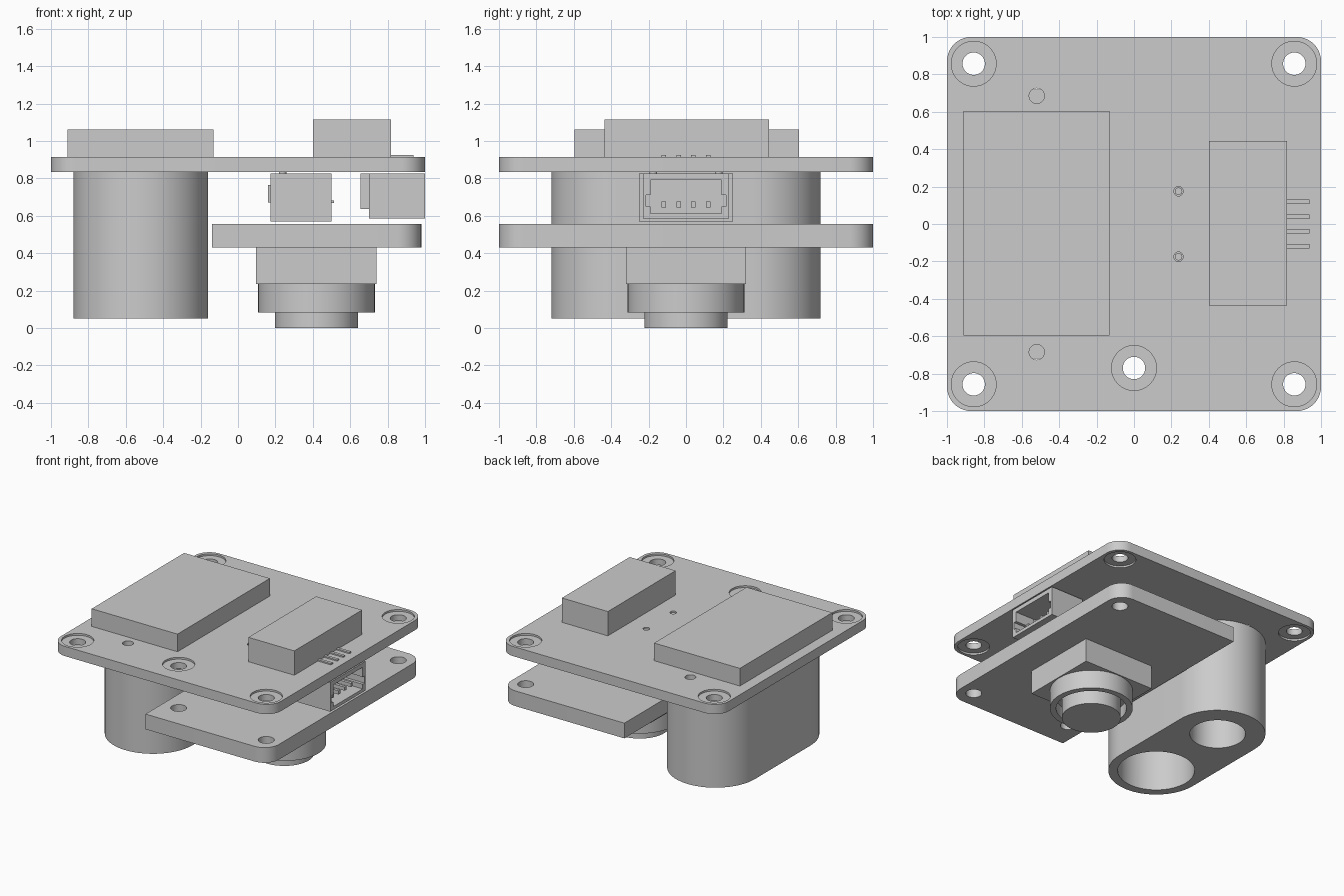
import bpy, bmesh, math

if "Cube" in bpy.data.objects:
    bpy.data.objects.remove(bpy.data.objects["Cube"])


def finish(name, bm):
    bmesh.ops.recalc_face_normals(bm, faces=bm.faces)
    me = bpy.data.meshes.new(name)
    bm.to_mesh(me)
    bm.free()
    ob = bpy.data.objects.new(name, me)
    bpy.context.collection.objects.link(ob)
    return ob


def prism(name, pts, z0, z1):
    """Extrude a flat outline from z0 to z1."""
    bm = bmesh.new()
    f = bm.faces.new([bm.verts.new((x, y, z0)) for x, y in pts])
    new = bmesh.ops.extrude_face_region(bm, geom=[f])["geom"]
    bmesh.ops.translate(bm, vec=(0, 0, z1 - z0),
                        verts=[v for v in new if isinstance(v, bmesh.types.BMVert)])
    return finish(name, bm)


def arc(cx, cy, r, a0, a1, n):
    return [(cx + r * math.cos(math.radians(a0 + (a1 - a0) * i / n)),
             cy + r * math.sin(math.radians(a0 + (a1 - a0) * i / n))) for i in range(n + 1)]


def box(name, x0, x1, y0, y1, z0, z1):
    return prism(name, [(x0, y0), (x1, y0), (x1, y1), (x0, y1)], z0, z1)


def disc(name, x, y, r, z0, z1, n=48):
    return prism(name, arc(x, y, r, 0, 360, n)[:-1], z0, z1)


def cut(ob, cutter):
    cutter.hide_render = True
    m = ob.modifiers.new("cut", "BOOLEAN")
    m.operation, m.solver, m.object = "DIFFERENCE", "EXACT", cutter
    bpy.context.view_layer.objects.active = ob
    bpy.ops.object.modifier_apply(modifier=m.name)
    bpy.data.objects.remove(cutter)


# upper board with counterbored mounting holes
R = 0.13
K = 1 - R
upper = prism("upper_board", arc(K, K, R, 0, 90, 10) + arc(-K, K, R, 90, 180, 10)
              + arc(-K, -K, R, 180, 270, 10) + arc(K, -K, R, 270, 360, 10), 0.835, 0.915)
H = 0.857
for x, y in [(H, H), (-H, H), (-H, -H), (H, -H), (0, -0.77)]:
    cut(upper, disc("hole", x, y, 0.06, 0.7, 1.1))
    cut(upper, disc("bore_top", x, y, 0.12, 0.9, 1.1))
    cut(upper, disc("bore_bottom", x, y, 0.12, 0.7, 0.85))
for s in (-1, 1):
    cut(upper, disc("locating_hole", -0.52, s * 0.685, 0.041, 0.7, 1.1, 24))
    cut(upper, disc("peg_hole", 0.238, s * 0.175, 0.025, 0.7, 1.1, 24))

# lower board, rounded only on its right corners
LX = 0.98 - R
lower = prism("lower_board", arc(LX, -K, R, 270, 360, 10) + arc(LX, K, R, 0, 90, 10)
              + [(-0.14, 1), (-0.14, -1)], 0.43, 0.555)
for x, y in [(H, H), (H, -H), (0, -0.77)]:
    cut(lower, disc("hole", x, y, 0.06, 0.3, 0.7))

# oval sensor housing with two wells underneath
housing = prism("sensor_housing", arc(-0.52, 0.36, 0.36, 0, 180, 32)
                + arc(-0.52, -0.36, 0.36, 180, 360, 32), 0.05, 0.835)
cut(housing, disc("large_well", -0.52, -0.36, 0.29, -0.1, 0.6))
cut(housing, disc("small_well", -0.52, 0.36, 0.21, -0.1, 0.6))

# camera module hanging under the lower board
box("camera_base", 0.095, 0.74, -0.32, 0.32, 0.235, 0.43)
barrel = disc("camera_barrel", 0.42, 0, 0.312, 0.083, 0.235)
cut(barrel, disc("barrel_bore", 0.42, 0, 0.265, 0, 0.18))
lens = disc("camera_lens", 0.42, 0, 0.222, 0, 0.18)

# blocks and leads on top
box("large_block", -0.912, -0.132, -0.597, 0.603, 0.915, 1.06)
box("small_block", 0.4, 0.818, -0.437, 0.443, 0.915, 1.115)
for i in range(4):
    y = -0.12 + 0.08 * i
    box("lead", 0.818, 0.937, y - 0.012, y + 0.012, 0.912, 0.926)

# open connector at the right edge, with contact pins and side latches
socket = box("socket", 0.7, 1.0, -0.23, 0.23, 0.585, 0.825)
cut(socket, box("mouth", 0.75, 1.1, -0.19, 0.19, 0.612, 0.79))
box("socket_back", 0.655, 0.7, -0.2, 0.2, 0.635, 0.825)
for s in (-1, 1):
    cut(socket, box("latch_slot", 0.75, 1.1, s * 0.2 - 0.015, s * 0.2 + 0.015, 0.65, 0.71))
for i in range(4):
    y = -0.12 + 0.08 * i
    box("contact_pin", 0.74, 0.95, y - 0.012, y + 0.012, 0.645, 0.675)

# inner connector between the boards, with locating pegs
box("inner_connector", 0.175, 0.5, -0.25, 0.25, 0.57, 0.825)
box("inner_connector_back", 0.16, 0.175, -0.15, 0.15, 0.67, 0.765)
for s in (-1, 1):
    disc("peg", 0.238, s * 0.175, 0.02, 0.82, 0.905, 24)
for i in range(4):
    y = -0.12 + 0.08 * i
    box("inner_pin", 0.49, 0.512, y - 0.01, y + 0.01, 0.668, 0.682)

# smooth the curved walls, keep edges crisp
for ob in bpy.context.scene.objects:
    ob.select_set(True)
bpy.context.view_layer.objects.active = upper
bpy.ops.object.shade_smooth_by_angle(angle=math.radians(30))
